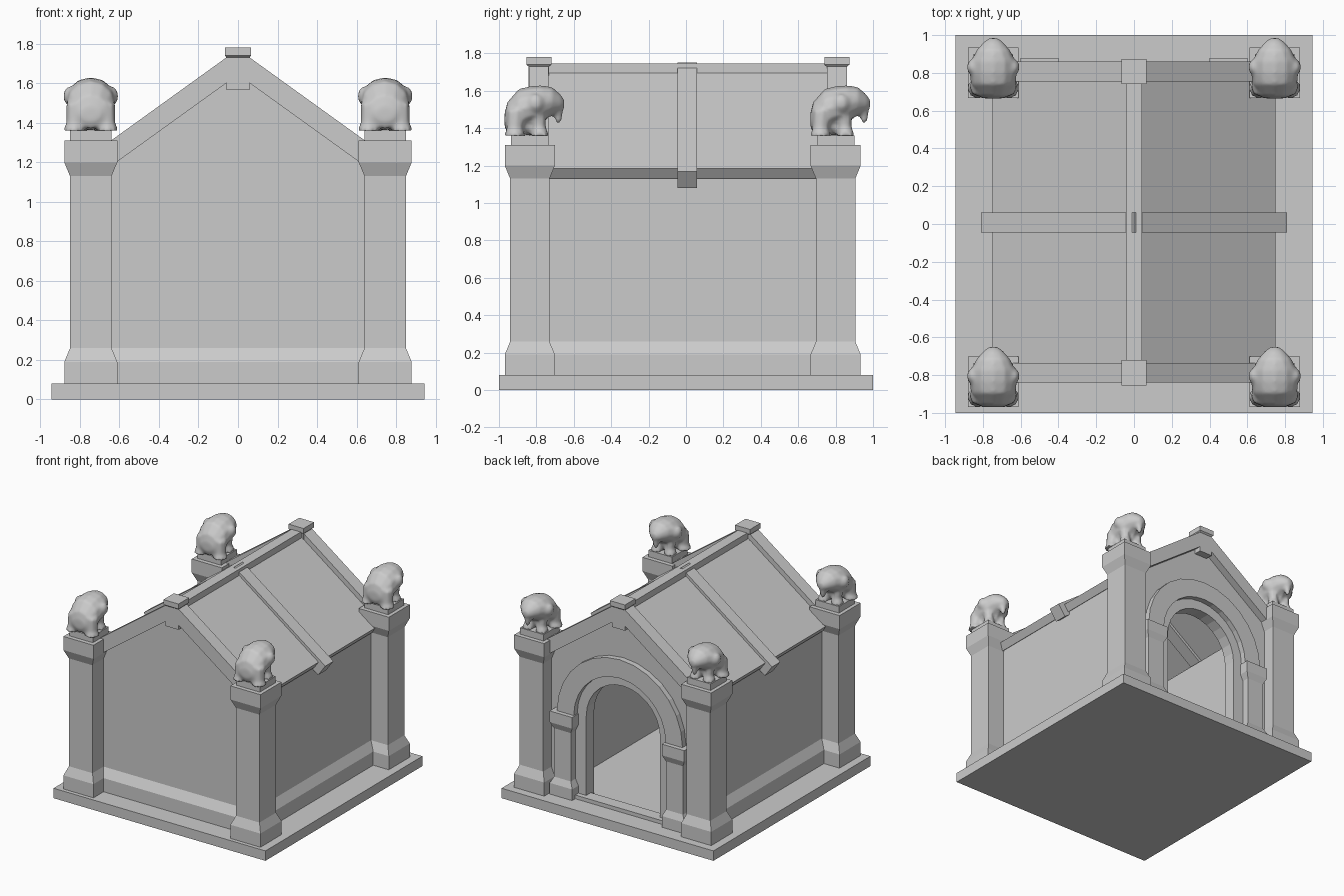
import bpy, bmesh, math
from mathutils import Matrix, Vector

old = bpy.data.objects.get("Cube")
if old:
    bpy.data.objects.remove(old, do_unlink=True)

stone = bpy.data.materials.new("grey stone")
stone.use_nodes = True
COLOR = (0.6, 0.6, 0.6, 1)
stone.diffuse_color = COLOR
stone.node_tree.nodes["Principled BSDF"].inputs["Base Color"].default_value = COLOR


def finish(name, bm):
    bmesh.ops.recalc_face_normals(bm, faces=bm.faces)
    mesh = bpy.data.meshes.new(name)
    bm.to_mesh(mesh)
    bm.free()
    mesh.materials.append(stone)
    obj = bpy.data.objects.new(name, mesh)
    bpy.context.collection.objects.link(obj)
    return obj


def loft(bm, rings):
    """Skin a closed solid over rings of equal point count."""
    rows = [[bm.verts.new(p) for p in ring] for ring in rings]
    n = len(rows[0])
    for a, b in zip(rows, rows[1:]):
        for i in range(n):
            bm.faces.new((a[i], a[(i + 1) % n], b[(i + 1) % n], b[i]))
    bm.faces.new(rows[0])
    bm.faces.new(rows[-1])


def stack(name, cx, cy, levels):
    """Rectangular column from (z, half x, half y) levels."""
    bm = bmesh.new()
    loft(bm, [[(cx + sx * hx, cy + sy * hy, z)
               for sx, sy in ((-1, -1), (1, -1), (1, 1), (-1, 1))] for z, hx, hy in levels])
    return finish(name, bm)


def prism(name, outline, y0, y1):
    """Extrude an xz outline along y."""
    bm = bmesh.new()
    loft(bm, [[(x, y, z) for x, z in outline] for y in (y0, y1)])
    return finish(name, bm)


def arc(radius, steps=14):
    return [(radius * math.cos(math.pi * i / steps), SPRING + radius * math.sin(math.pi * i / steps))
            for i in range(steps + 1)]


BASE = 0.08
SPRING = 0.75
SLOPE = 0.72
FRONT, BACK = -0.835, 0.80
PILLAR_X = 0.745

# Ground slab
stack("base_slab", 0, 0, [(0, 0.945, 1), (BASE, 0.945, 1)])

# Walls: solid front gable, back gable with arched doorway, two long sides
gable = [(-0.70, BASE), (-0.70, 1.16), (0, 1.66), (0.70, 1.16), (0.70, BASE)]
prism("front_wall", gable, -0.80, -0.70)
doorway = [(0.33, BASE)] + arc(0.33) + [(-0.33, BASE)]
prism("back_wall", gable + doorway, 0.70, 0.80)
for side, s in (("left", 1), ("right", -1)):
    stack(side + "_wall", s * 0.65, 0, [(BASE, 0.05, 0.71), (1.17, 0.05, 0.71)])
    stack(side + "_skirting", s * 0.67, 0, [(BASE, 0.07, 0.75), (0.19, 0.07, 0.75), (0.26, 0.03, 0.75)])
stack("front_skirting", 0, -0.77, [(BASE, 0.66, 0.07), (0.19, 0.66, 0.07), (0.26, 0.66, 0.03)])

# Doorway surround
prism("door_arch", arc(0.56) + arc(0.41)[::-1], 0.76, 0.845)
stack("threshold", 0, 0.79, [(BASE, 0.44, 0.05), (0.11, 0.44, 0.05)])
for side, s in (("left", 1), ("right", -1)):
    stack(side + "_door_pilaster", s * 0.50, 0.80,
          [(BASE, 0.10, 0.08), (0.17, 0.10, 0.08), (0.22, 0.075, 0.06),
           (0.61, 0.075, 0.06), (0.66, 0.10, 0.08), (0.75, 0.10, 0.08)])


# Roof: slabs, middle rafters and gable beams, all on the same slope
def sloped(name, s, x0, x1, top, thick, y0, y1):
    """Sloping bar whose lower end is cut square."""
    def z(x):
        return top - SLOPE * x
    length = math.hypot(1, SLOPE)
    dx, dz = thick * SLOPE / length, thick / length
    outline = [(x0, z(x0)), (x1, z(x1)), (x1 - dx, z(x1) - dz), (x0, z(x0) - thick * length)]
    prism(name, [(s * x, h) for x, h in outline], y0, y1)


for side, s in (("left", 1), ("right", -1)):
    sloped(side + "_roof_slab", s, 0, 0.75, 1.725, 0.065, -0.75, 0.77)
    sloped(side + "_rafter", s, 0, 0.81, 1.752, 0.11, -0.045, 0.06)
    sloped(side + "_front_gable_beam", s, 0, 0.72, 1.773, 0.105, -0.84, -0.735)
    sloped(side + "_back_gable_beam", s, 0, 0.72, 1.773, 0.105, 0.755, 0.86)
stack("ridge_beam", 0, 0, [(1.64, 0.042, 0.76), (1.745, 0.042, 0.76)])
for end, y in (("front", -0.787), ("back", 0.807)):
    stack(end + "_ridge_block", 0, y,
          [(1.565, 0.058, 0.054), (1.73, 0.058, 0.054), (1.74, 0.067, 0.067), (1.78, 0.067, 0.067)])

# Corner pillars with statue plinths
CAP, SHAFT = 0.134, 0.105
for end, y in (("front", FRONT), ("back", BACK)):
    for side, s in (("left", 1), ("right", -1)):
        stack(f"{end}_{side}_pillar", s * PILLAR_X, y,
              [(BASE, CAP, CAP), (0.19, CAP, CAP), (0.26, SHAFT, SHAFT),
               (1.13, SHAFT, SHAFT), (1.20, CAP, CAP), (1.31, CAP, CAP)])
        stack(f"{end}_{side}_plinth", s * PILLAR_X, y, [(1.31, 0.105, 0.10), (1.362, 0.105, 0.10)])


# Animal statue: lofted body, legs, ears and a drooping snout, fused together
def tube(bm, path):
    """Round limb through (x, y, z, radius) points."""
    loft(bm, [[(x + r * math.cos(a * math.pi / 4), y + r * math.sin(a * math.pi / 4), z)
               for a in range(8)] for x, y, z, r in path])


def blob(bm, centre, size):
    matrix = Matrix.Translation(Vector(centre)) @ Matrix.Diagonal((*size, 1))
    bmesh.ops.create_icosphere(bm, subdivisions=2, radius=1, matrix=matrix)


bm = bmesh.new()
body = [(-0.135, 0.05, 0.12, 0.05), (-0.12, 0.01, 0.18, 0.09), (-0.06, 0.02, 0.25, 0.12),
        (0, 0.05, 0.265, 0.125), (0.06, 0.07, 0.27, 0.12), (0.12, 0.11, 0.26, 0.09),
        (0.165, 0.13, 0.22, 0.05), (0.185, 0.15, 0.19, 0.02)]
loft(bm, [[(w * math.cos(a * math.pi / 6), y, (lo + hi) / 2 + (hi - lo) / 2 * math.sin(a * math.pi / 6))
           for a in range(12)] for y, lo, hi, w in body])
for s in (1, -1):
    tube(bm, [(s * 0.085, -0.08, 0, 0.058), (s * 0.08, -0.08, 0.04, 0.045), (s * 0.07, -0.07, 0.14, 0.055)])
    tube(bm, [(s * 0.06, 0.055, 0, 0.05), (s * 0.055, 0.05, 0.05, 0.036), (s * 0.06, 0.04, 0.15, 0.045)])
    blob(bm, (s * 0.105, 0.03, 0.175), (0.035, 0.045, 0.05))
tube(bm, [(0, 0.155, 0.065, 0.01), (0, 0.15, 0.11, 0.026), (0, 0.135, 0.19, 0.05)])
blob(bm, (0, -0.01, 0.07), (0.075, 0.09, 0.07))
statue = finish("front_left_statue", bm)
fuse = statue.modifiers.new("fuse", "REMESH")
fuse.mode = "VOXEL"
fuse.voxel_size = 0.012
fuse.use_smooth_shade = True
soften = statue.modifiers.new("soften", "SMOOTH")
soften.iterations = 3
statue.location = (PILLAR_X, FRONT, 1.36)
for name, s, y in (("front_right", -1, FRONT), ("back_left", 1, BACK), ("back_right", -1, BACK)):
    twin = statue.copy()
    twin.name = name + "_statue"
    twin.location = (s * PILLAR_X, y, 1.36)
    bpy.context.collection.objects.link(twin)
